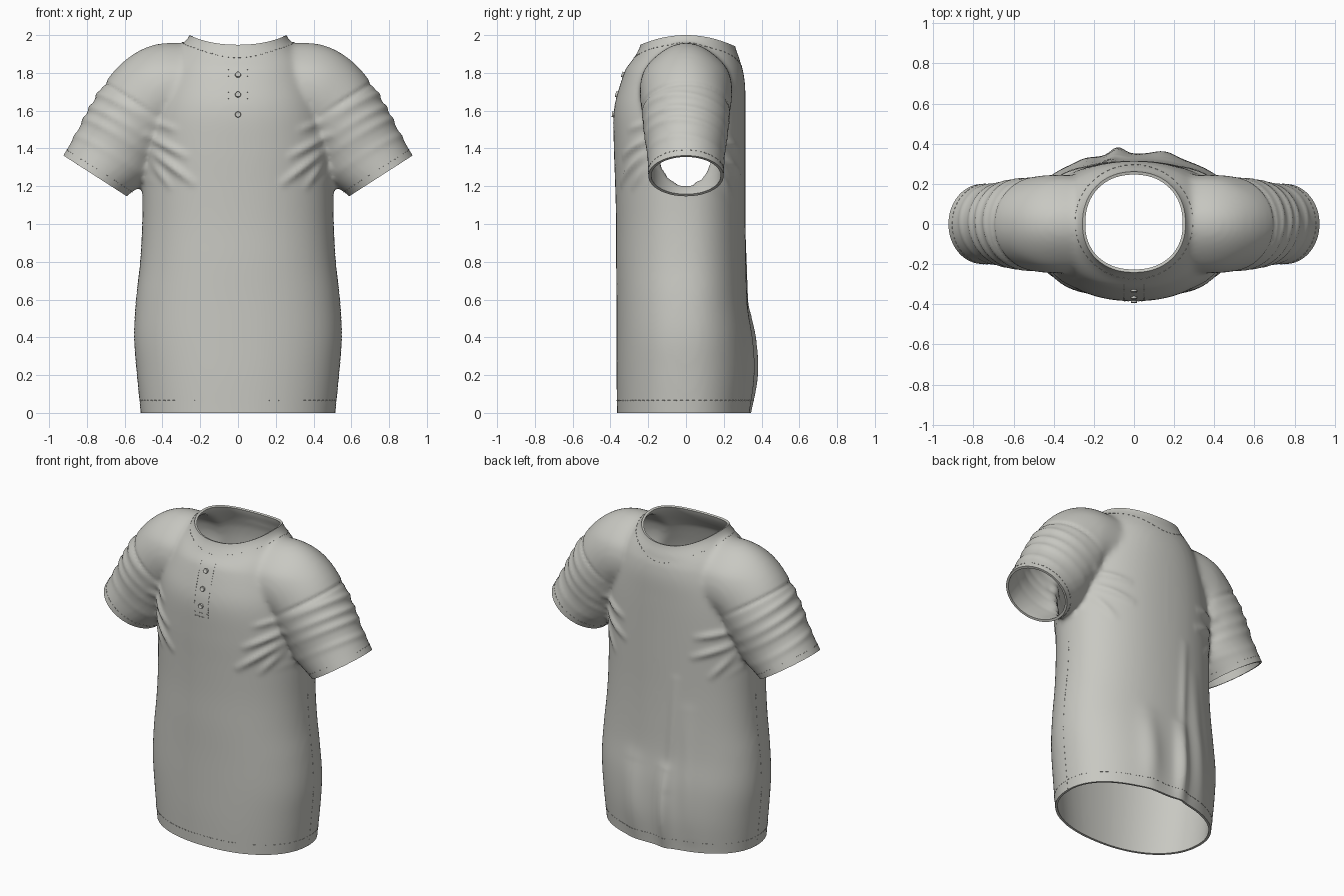
import bpy, bmesh, math
from mathutils import Vector
from mathutils.bvhtree import BVHTree

if "Cube" in bpy.data.objects:
    bpy.data.objects.remove(bpy.data.objects["Cube"], do_unlink=True)

cloth = bpy.data.materials.new("warm_grey_cloth")
cloth.use_nodes = True
COLOUR = (0.58, 0.58, 0.54, 1)
cloth.diffuse_color = COLOUR
cloth.node_tree.nodes["Principled BSDF"].inputs["Base Color"].default_value = COLOUR

CUFF = Vector((0.757, 0, 1.255))        # centre of the sleeve opening
ARM = Vector((0.54, 0, -0.84)).normalized()
SEG = 64


def make_object(name, bm):
    mesh = bpy.data.meshes.new(name)
    bm.to_mesh(mesh)
    bm.free()
    mesh.materials.append(cloth)
    ob = bpy.data.objects.new(name, mesh)
    bpy.context.collection.objects.link(ob)
    return ob


def activate(ob):
    bpy.ops.object.select_all(action='DESELECT')
    bpy.context.view_layer.objects.active = ob
    ob.select_set(True)


def apply_modifier(ob, kind, **settings):
    mod = ob.modifiers.new(kind, kind)
    for key, value in settings.items():
        setattr(mod, key, value)
    activate(ob)
    bpy.ops.object.modifier_apply(modifier=mod.name)


def resample(rows, steps=5):
    """Smooth curve through rows of numbers."""
    out = []
    for i in range(len(rows) - 1):
        a, b, c, d = (rows[min(max(i + k, 0), len(rows) - 1)] for k in (-1, 0, 1, 2))
        for t in (s / steps for s in range(steps)):
            out.append([0.5 * (2*q + (r-p)*t + (2*p - 5*q + 4*r - s)*t*t + (3*q - p - 3*r + s)*t**3)
                        for p, q, r, s in zip(a, b, c, d)])
    return out + [list(rows[-1])]


def loft(bm, rings):
    loops = [[bm.verts.new(p) for p in ring] for ring in rings]
    for lo, hi in zip(loops, loops[1:]):
        for i in range(SEG):
            j = (i + 1) % SEG
            bm.faces.new((lo[i], lo[j], hi[j], hi[i]))
    bm.faces.new(loops[0][::-1])
    bm.faces.new(loops[-1])


# Torso: height, half width, front depth, back depth
TORSO = [(-.06, .51, .365, .335), (0, .515, .365, .335), (.2, .535, .368, .35),
         (.4, .55, .368, .345), (.6, .54, .368, .325), (.8, .518, .37, .318),
         (1, .507, .37, .315), (1.2, .505, .375, .315), (1.4, .5, .382, .315),
         (1.6, .47, .382, .315), (1.75, .42, .345, .312), (1.87, .36, .3, .29),
         (1.94, .3, .27, .28), (2, .255, .24, .26), (2.06, .25, .235, .255)]
# Sleeve: centre x, centre z, radius in the front plane, radius in depth, tilt
SLEEVE = [(.2, 1.715, .235, .24, 90), (.4, 1.7, .255, .245, 85), (.5, 1.61, .265, .235, 62),
          (.6, 1.47, .235, .22, 40), (.66, 1.362, .23, .205, 32.5),
          (.757, 1.255, .2, .2, 32.5), (.79, 1.204, .2, .2, 32.5)]
ANGLES = [math.tau * i / SEG for i in range(SEG)]


def rounded(v):
    return math.copysign(abs(v) ** 0.92, v)


bm = bmesh.new()
loft(bm, [[(w * rounded(math.cos(a)), (f if math.sin(a) < 0 else b) * rounded(math.sin(a)), z)
           for a in ANGLES] for z, w, f, b in resample(TORSO)])
for side in (1, -1):
    rings = []
    for x, z, r, ry, tilt in resample(SLEEVE):
        t = math.radians(tilt)
        rings.append([(side * (x + r * math.cos(a) * math.cos(t)), ry * math.sin(a),
                       z + r * math.cos(a) * math.sin(t)) for a in ANGLES])
    loft(bm, rings)
bmesh.ops.recalc_face_normals(bm, faces=bm.faces)
shirt = make_object("shirt", bm)
apply_modifier(shirt, 'REMESH', mode='VOXEL', voxel_size=0.015)
apply_modifier(shirt, 'SMOOTH', factor=0.5, iterations=12)

# Cut the hem, neck and sleeve openings
bm = bmesh.new()
bm.from_mesh(shirt.data)


def cut(point, normal, keep):
    faces = [f for f in bm.faces if keep(f.calc_center_median())]
    geom = faces + list({e for f in faces for e in f.edges}) + list({v for f in faces for v in f.verts})
    bmesh.ops.bisect_plane(bm, geom=geom, plane_co=point, plane_no=normal, clear_outer=True)


cut((0, 0, 0), (0, 0, -1), lambda c: c.z < 0.3)
cut((0, 0, 2), (0, 0, 1), lambda c: c.z > 1.9)
for side in (1, -1):
    mirror = Vector((side, 1, 1))
    cut(CUFF * mirror, ARM * mirror, lambda c: c.x * side > 0.545 and 1.0 < c.z < 1.5)

# Cloth folds: start x, z, end x, z, width, height
CHEST = [(.48, 1.47, .28, 1.36, .022, .016), (.46, 1.39, .24, 1.22, .022, .016),
         (.44, 1.54, .33, 1.50, .02, .010), (.45, 1.32, .36, 1.2, .02, .010)]
BACK = [(.46, 1.45, .27, 1.40, .022, .014), (.46, 1.36, .25, 1.27, .022, .014),
        (.45, 1.28, .35, 1.15, .02, .010)]
DRAPE = [(-.08, 0, -.08, .5, .045, .035), (.14, 0, .16, .5, .07, .022),
         (-.1, .4, -.14, 1.1, .03, .010), (-.25, .1, -.22, .9, .05, .010)]
WRINKLES = [(.12, .006), (.22, .009), (.29, .010), (.37, .010)]


def bump(d, width):
    return math.exp(-(d / width) ** 2)


def crease(x, z, fold):
    a, b = Vector(fold[0:2]), Vector(fold[2:4])
    p, line = Vector((x, z)), b - a
    t = (p - a).dot(line) / line.length_squared
    s = min(max(t, 0), 1)
    taper = 0.35 + 0.65 * math.sin(math.pi * s)
    return fold[5] * taper * bump((p - a - line * s).length, fold[4])


bm.normal_update()
moves = []
for v in bm.verts:
    p, n = v.co, v.normal
    x, amount = abs(p.x), 0
    facing = min(1, abs(n.y) * 1.5)
    if x < 0.52:
        amount += facing * sum(crease(x, p.z, f) for f in (CHEST if n.y < 0 else BACK))
        if n.y > 0:
            amount += facing * sum(crease(p.x, p.z, f) for f in DRAPE)
    if x > 0.4 and p.z > 1.1:
        s = (CUFF - Vector((x, 0, p.z))).dot(ARM)
        outer = max(0, 0.3 + 0.7 * (n.z + abs(n.x)) / 1.4)
        fade = min(1, (x - 0.4) / 0.15)
        amount += fade * outer * sum(h * bump(s + 0.12 * p.y - at, .02) for at, h in WRINKLES)
        amount -= fade * 0.008 * bump(s - .44, .012)
    drop = min(1, max(0, (p.z - 1.8) / 0.2))
    sag = 0.055 * (p.y / 0.25) ** 2 * drop * drop * (3 - 2 * drop)
    moves.append((v, n * amount - Vector((0, 0, sag))))
for v, move in moves:
    v.co += move
bm.normal_update()
surface = BVHTree.FromBMesh(bm)
bm.to_mesh(shirt.data)
bm.free()

apply_modifier(shirt, 'SOLIDIFY', thickness=0.015, offset=-1)
activate(shirt)
bpy.ops.object.shade_smooth_by_angle(angle=math.radians(45))

# Stitching: small dashes laid on the cloth
bm = bmesh.new()


def stitch(rays, size=0.002):
    hits = [surface.ray_cast(Vector(o), Vector(d).normalized()) for o, d in rays]
    for (p, n, *_), (q, *_) in zip(hits[::2], hits[1::2]):
        if p is None or q is None or (q - p).length > 0.06:
            continue
        across = (q - p).cross(n).normalized() * size
        lift = n * size
        v = [bm.verts.new(e + across * i + lift * k) for e in (p, q) for i, k in ((-1, -1), (1, -1), (1, 1), (-1, 1))]
        for quad in ((0, 1, 2, 3), (7, 6, 5, 4), (0, 4, 5, 1), (1, 5, 6, 2), (2, 6, 7, 3), (3, 7, 4, 0)):
            bm.faces.new([v[i] for i in quad])


def around(count):
    return [(math.cos(math.tau * i / count), math.sin(math.tau * i / count)) for i in range(count)]


stitch([((c, s, .065), (-c, -s, 0)) for c, s in around(200)])
stitch([((.295 * c, .01 + .285 * s, 2.2), (0, 0, -1)) for c, s in around(120)])
for side in (1, -1):
    mirror = Vector((side, 1, 1))
    up = Vector((0.84, 0, 0.54))
    centre = CUFF - ARM * 0.035
    rays = []
    for c, s in around(100):
        out = up * c + Vector((0, s, 0))
        rays.append(((centre + out * 0.24) * mirror, -out * mirror))
    stitch(rays)
    stitch([((side * .05, -1, 1.51 + .0085 * i), (0, 1, 0)) for i in range(41)])
    stitch([((side, 0, .01 * i), (-side, 0, 0)) for i in range(110)], 0.0012)
for z in (1.51, 1.535):
    stitch([((-.05 + .0085 * i, -1, z), (0, 1, 0)) for i in range(13)])
bmesh.ops.recalc_face_normals(bm, faces=bm.faces)
make_object("stitching", bm)

# Buttons with a pressed-in centre
for number, z in enumerate((1.79, 1.685, 1.58), 1):
    p, n, *_ = surface.ray_cast(Vector((0, -1, z)), Vector((0, 1, 0)))
    bm = bmesh.new()
    bmesh.ops.create_cone(bm, cap_ends=True, segments=24, radius1=.016, radius2=.014, depth=.012)
    top = max(bm.faces, key=lambda f: f.calc_center_median().z)
    bmesh.ops.inset_region(bm, faces=[top], thickness=.004, depth=-.003)
    button = make_object(f"button_{number}", bm)
    button.location = p + n * 0.004
    button.rotation_euler = n.to_track_quat('Z', 'Y').to_euler()
    activate(button)
    bpy.ops.object.shade_smooth_by_angle(angle=math.radians(40))
